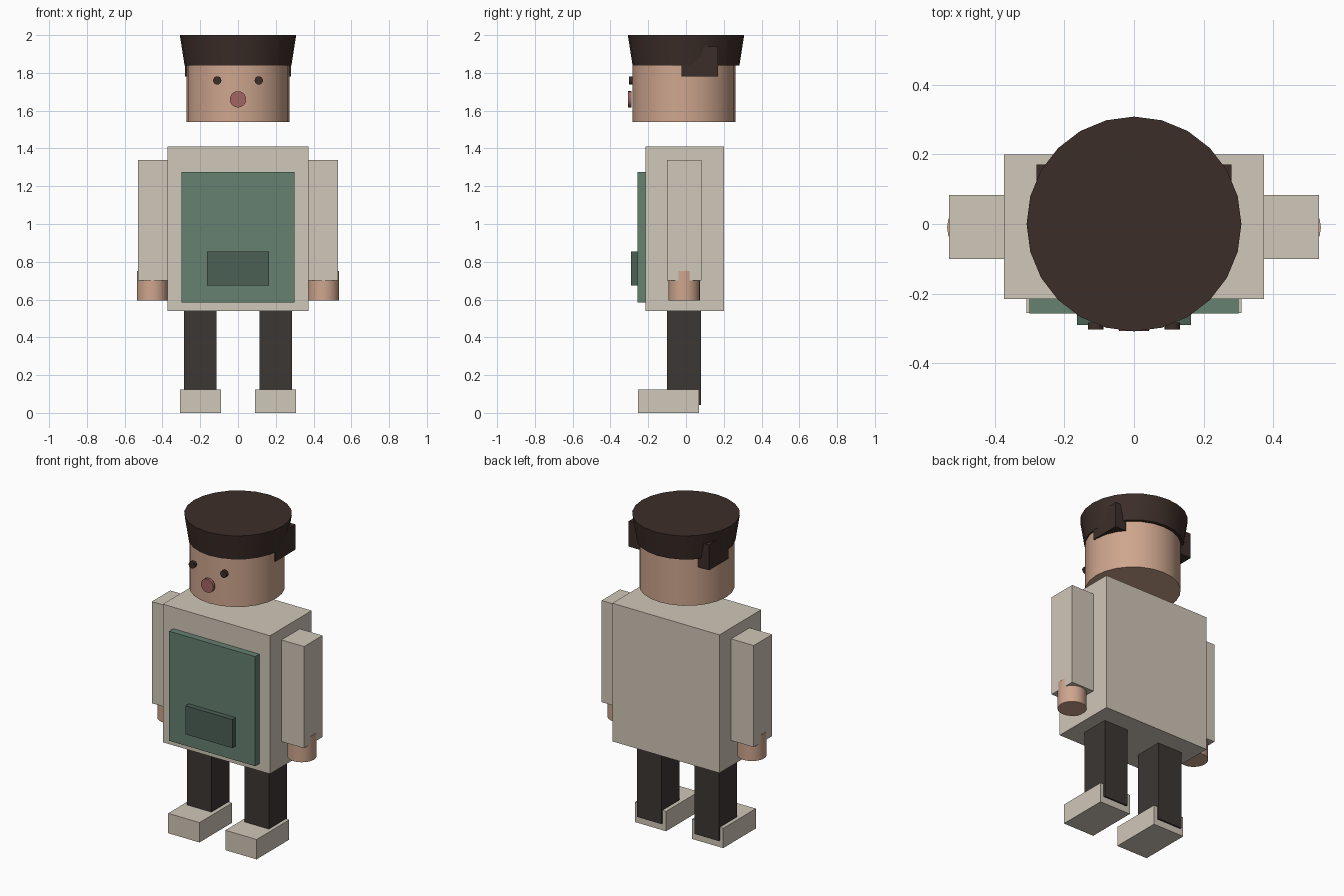
import bpy
import math

if "Cube" in bpy.data.objects:
    bpy.data.objects.remove(bpy.data.objects["Cube"])


def material(name, rgb):
    m = bpy.data.materials.new(name)
    m.diffuse_color = (*rgb, 1)
    m.use_nodes = True
    m.node_tree.nodes["Principled BSDF"].inputs["Base Color"].default_value = m.diffuse_color
    return m


SKIN = material("skin", (0.62, 0.38, 0.27))
HAIR = material("dark_brown", (0.045, 0.027, 0.022))
CLOTH = material("cream_cloth", (0.63, 0.57, 0.48))
TROUSER = material("dark_trousers", (0.045, 0.038, 0.034))
GREEN = material("green_cloth", (0.13, 0.22, 0.165))
DARK_GREEN = material("dark_green_cloth", (0.07, 0.115, 0.09))
MOUTH = material("mouth_red", (0.36, 0.13, 0.12))


def finish(name, mat):
    o = bpy.context.object
    o.name = name
    o.data.materials.append(mat)
    return o


def box(name, x, y, z, mat):
    """Box from its (min, max) range on each axis."""
    bpy.ops.mesh.primitive_cube_add(
        size=1, location=[(r[0] + r[1]) / 2 for r in (x, y, z)])
    o = finish(name, mat)
    o.scale = [r[1] - r[0] for r in (x, y, z)]
    bpy.ops.object.transform_apply(location=False, rotation=False, scale=True)
    return o


def cone(name, centre, r_low, r_high, depth, mat, sides=24, forward=False):
    """Frustum or cylinder, upright or pointing along y."""
    bpy.ops.mesh.primitive_cone_add(
        vertices=sides, radius1=r_low, radius2=r_high, depth=depth,
        location=centre, rotation=(math.pi / 2 if forward else 0, 0, 0))
    o = finish(name, mat)
    bpy.ops.object.shade_smooth_by_angle(angle=math.radians(35))
    return o


# Torso, apron and pocket
box("torso", (-0.373, 0.373), (-0.215, 0.2), (0.54, 1.41), CLOTH)
box("apron", (-0.30, 0.30), (-0.257, -0.214), (0.585, 1.275), GREEN)
box("apron_pocket", (-0.163, 0.163), (-0.29, -0.255), (0.675, 0.855), DARK_GREEN)

# Head, hair cap and mouth
cone("head", (0, -0.01, 1.735), 0.273, 0.273, 0.39, SKIN)
cone("hair_cap", (0, 0, 1.92), 0.283, 0.308, 0.16, HAIR)
cone("mouth", (0, -0.298, 1.66), 0.043, 0.043, 0.018, MOUTH, 20, True)

# Paired parts
for side, s in (("left", -1), ("right", 1)):
    def pair(a, b):
        return tuple(sorted((s * a, s * b)))

    cone(side + "_eye", (s * 0.11, -0.293, 1.76), 0.022, 0.022, 0.02, HAIR, 16, True)
    box(side + "_side_hair", pair(0.17, 0.28), (-0.025, 0.17), (1.78, 1.94), HAIR)
    box(side + "_arm", pair(0.373, 0.53), (-0.1, 0.083), (0.70, 1.34), CLOTH)
    cone(side + "_hand", (s * 0.453, -0.01, 0.673), 0.083, 0.083, 0.156, SKIN)
    box(side + "_leg", pair(0.115, 0.285), (-0.1, 0.08), (0.042, 0.56), TROUSER)
    box(side + "_shoe", pair(0.09, 0.308), (-0.255, 0.07), (0, 0.125), CLOTH)
